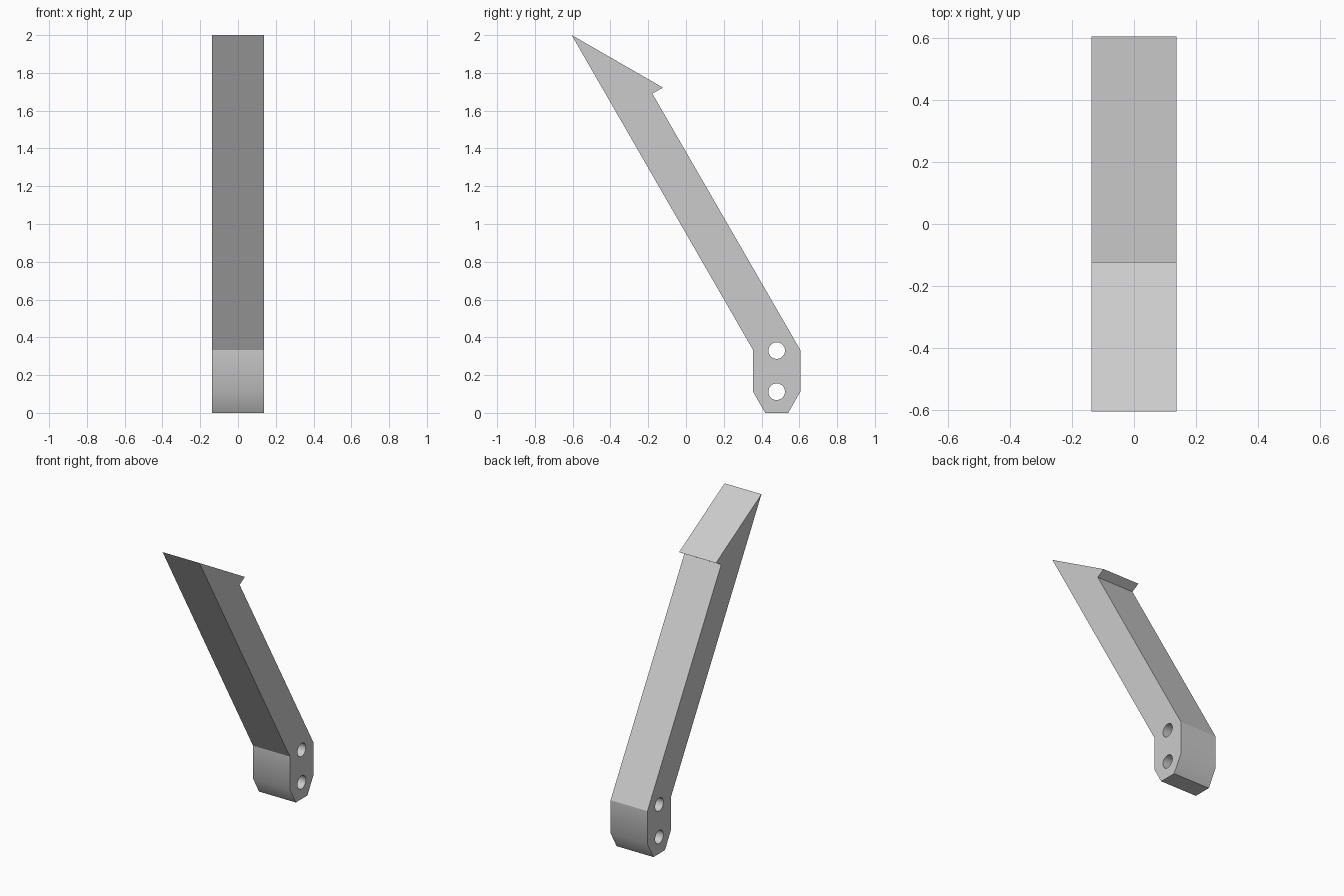
import bpy
import bmesh
import math
from mathutils import Vector

cube = bpy.data.objects.get("Cube")
if cube:
    bpy.data.objects.remove(cube, do_unlink=True)

HALF_WIDTH = 0.137
HOLE_RADIUS = 0.044
HOLE_SEGMENTS = 32

# Side profile as (y, z): barbed tip, slanted arm, mounting foot
PROFILE = [(-0.605, 2.0), (-0.122, 1.722), (-0.178, 1.69),
           (0.605, 0.333), (0.605, 0.112), (0.541, 0.0),
           (0.419, 0.0), (0.355, 0.112), (0.355, 0.333)]
HOLES = [(0.48, 0.33), (0.48, 0.112)]


def circle(center, radius, count):
    steps = [math.tau * i / count for i in range(count)]
    return [(center[0] + radius * math.cos(a), center[1] + radius * math.sin(a))
            for a in steps]


def add_loop(bm, points):
    verts = [bm.verts.new((-HALF_WIDTH, y, z)) for y, z in points]
    return [bm.edges.new((v, verts[(i + 1) % len(verts)]))
            for i, v in enumerate(verts)]


# Fill the outline around the bolt holes, then extrude across the width
bm = bmesh.new()
edges = add_loop(bm, PROFILE)
for hole in HOLES:
    edges += add_loop(bm, circle(hole, HOLE_RADIUS, HOLE_SEGMENTS))
bmesh.ops.triangle_fill(bm, edges=edges, use_beauty=True,
                        use_dissolve=False, normal=Vector((1, 0, 0)))
result = bmesh.ops.extrude_face_region(bm, geom=bm.faces[:], use_keep_orig=True)
moved = [g for g in result["geom"] if isinstance(g, bmesh.types.BMVert)]
bmesh.ops.translate(bm, verts=moved, vec=(2 * HALF_WIDTH, 0, 0))
bmesh.ops.recalc_face_normals(bm, faces=bm.faces[:])

mesh = bpy.data.meshes.new("slanted_arm")
bm.to_mesh(mesh)
bm.free()
arm = bpy.data.objects.new("slanted_arm", mesh)
bpy.context.collection.objects.link(arm)

# Plain grey finish
grey = bpy.data.materials.new("light_grey")
grey.use_nodes = True
color = (0.6, 0.6, 0.6, 1.0)
grey.diffuse_color = color
grey.node_tree.nodes["Principled BSDF"].inputs["Base Color"].default_value = color
mesh.materials.append(grey)

# Smooth the hole walls and foot chamfers, keep the arm bends crisp
bpy.ops.object.select_all(action="DESELECT")
arm.select_set(True)
bpy.context.view_layer.objects.active = arm
bpy.ops.object.shade_smooth_by_angle(angle=math.radians(29.9))
